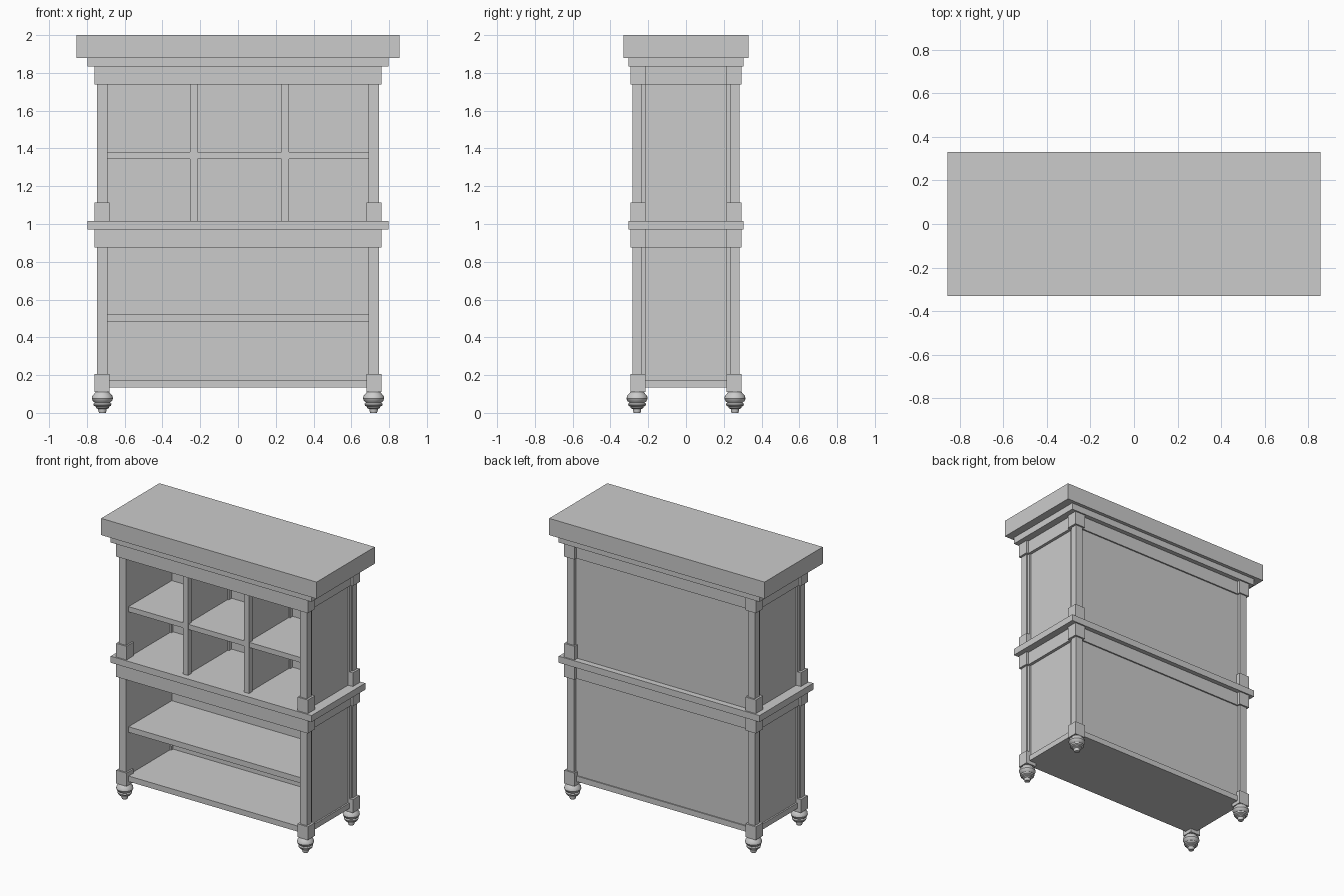
import bpy, math

cube = bpy.data.objects.get("Cube")
if cube:
    bpy.data.objects.remove(cube)

grey = bpy.data.materials.new("plain grey")
grey.use_nodes = True
COLOUR = (0.6, 0.6, 0.6, 1)
grey.diffuse_color = COLOUR
grey.node_tree.nodes["Principled BSDF"].inputs["Base Color"].default_value = COLOUR


def make(name, verts, faces):
    mesh = bpy.data.meshes.new(name)
    mesh.from_pydata(verts, [], faces)
    mesh.materials.append(grey)
    obj = bpy.data.objects.new(name, mesh)
    bpy.context.collection.objects.link(obj)
    return obj


def box(name, x0, x1, y0, y1, z0, z1):
    verts = [(x, y, z) for x in (x0, x1) for y in (y0, y1) for z in (z0, z1)]
    faces = [(0, 1, 3, 2), (4, 6, 7, 5), (0, 4, 5, 1),
             (2, 3, 7, 6), (0, 2, 6, 4), (1, 5, 7, 3)]
    return make(name, verts, faces)


def slab(name, hx, hy, z0, z1):
    return box(name, -hx, hx, -hy, hy, z0, z1)


def centred(name, x, y, hx, hy, z0, z1):
    return box(name, x - hx, x + hx, y - hy, y + hy, z0, z1)


def lathe(name, x, y, profile, sides=24):
    verts, faces = [], []
    for r, z in profile:
        for i in range(sides):
            a = 2 * math.pi * i / sides
            verts.append((x + r * math.cos(a), y + r * math.sin(a), z))
    for k in range(len(profile) - 1):
        for i in range(sides):
            j = (i + 1) % sides
            faces.append((k * sides + i, k * sides + j,
                          (k + 1) * sides + j, (k + 1) * sides + i))
    faces.append(tuple(reversed(range(sides))))
    faces.append(tuple(range(len(verts) - sides, len(verts))))
    obj = make(name, verts, faces)
    bpy.ops.object.select_all(action="DESELECT")
    obj.select_set(True)
    bpy.context.view_layer.objects.active = obj
    bpy.ops.object.shade_smooth_by_angle(angle=math.radians(35))
    return obj


# Cornice and waist mouldings
slab("cornice_top", 0.855, 0.33, 1.88, 2.0)
slab("cornice_step", 0.797, 0.305, 1.833, 1.88)
slab("waist_board", 0.797, 0.305, 0.97, 1.017)

# Floor board of the lower cabinet
slab("bottom_board", 0.735, 0.27, 0.135, 0.175)

FOOT = [(0.018, 0), (0.022, 0.012), (0.022, 0.02), (0.034, 0.026), (0.034, 0.032),
        (0.045, 0.038), (0.048, 0.048), (0.04, 0.054), (0.05, 0.062), (0.056, 0.075),
        (0.053, 0.09), (0.042, 0.102), (0.035, 0.112)]

# Each storey: floor height, top rail bottom, top rail top, plinth bottom and top
STOREYS = {"lower": (0.135, 0.875, 0.97, 0.11, 0.205),
           "upper": (1.017, 1.738, 1.833, 1.017, 1.115)}

for storey, (floor, rail0, rail1, plinth0, plinth1) in STOREYS.items():
    # Back and side panels, set in from the posts
    box(storey + "_back_panel", -0.72, 0.72, 0.235, 0.262, floor, rail1)
    box(storey + "_front_rail", -0.76, 0.76, -0.295, -0.235, rail0, rail1)
    box(storey + "_back_rail", -0.70, 0.70, 0.235, 0.272, rail0, rail1)
    for side, s in (("right", -1), ("left", 1)):
        tag = storey + "_" + side
        centred(tag + "_side_panel", s * 0.707, 0, 0.017, 0.24, floor, rail1)
        centred(tag + "_side_rail", s * 0.715, 0, 0.03, 0.24, rail0, rail1)
        for end, e in (("front", -1), ("back", 1)):
            corner = tag + "_" + end
            centred(corner + "_post", s * 0.718, e * 0.259, 0.028, 0.025, plinth0, rail1)
            centred(corner + "_stile", s * 0.714, e * 0.226, 0.022, 0.012, floor, rail1)
            centred(corner + "_plinth_block", s * 0.72, e * 0.255, 0.041, 0.04, plinth0, plinth1)
            centred(corner + "_capital_block", s * 0.72, e * 0.255, 0.041, 0.04, rail0, rail1)

# Shelves
box("lower_shelf", -0.70, 0.70, -0.255, 0.24, 0.48, 0.52)
box("upper_shelf", -0.70, 0.70, -0.255, 0.24, 1.345, 1.382)

# Upper dividers: thin panels framed by front and back stiles
for side, x in (("right", -0.235), ("left", 0.25)):
    centred(side + "_divider_panel", x, 0, 0.01, 0.24, 1.017, 1.738)
    for end, y in (("front", -0.24), ("back", 0.225)):
        centred(side + "_divider_" + end + "_stile", x, y, 0.02, 0.02, 1.017, 1.738)

# Turned feet
for side, s in (("right", -1), ("left", 1)):
    for end, e in (("front", -1), ("back", 1)):
        lathe(end + "_" + side + "_foot", s * 0.718, e * 0.259, FOOT)
